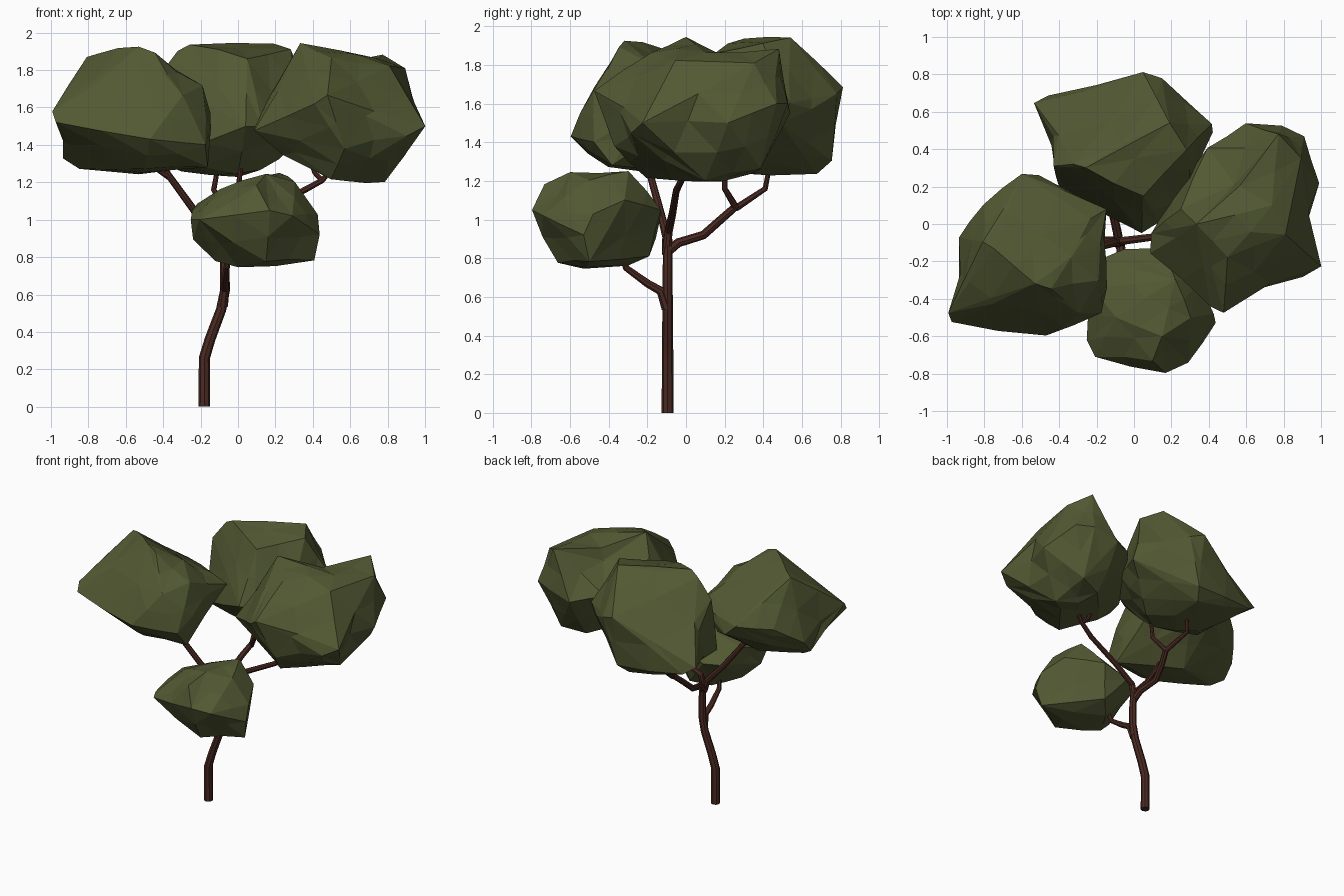
import bpy, bmesh, random
from mathutils import Vector

random.seed(4)
if "Cube" in bpy.data.objects:
    bpy.data.objects.remove(bpy.data.objects["Cube"], do_unlink=True)


def material(name, rgb):
    m = bpy.data.materials.new(name)
    m.use_nodes = True
    m.diffuse_color = (*rgb, 1)
    bsdf = m.node_tree.nodes["Principled BSDF"]
    bsdf.inputs["Base Color"].default_value = (*rgb, 1)
    bsdf.inputs["Roughness"].default_value = 0.9
    return m


leaf = material("leaf_green", (0.085, 0.1, 0.033))
bark = material("bark_brown", (0.07, 0.023, 0.016))


def add_object(name, mesh, mat):
    mesh.materials.clear()
    mesh.materials.append(mat)
    obj = bpy.data.objects.new(name, mesh)
    bpy.context.collection.objects.link(obj)
    return obj


def foliage(name, corners, dents=()):
    """Faceted clump: hull of its corners, split, roughened and dented."""
    bm = bmesh.new()
    for c in corners:
        bm.verts.new(c)
    hull = bmesh.ops.convex_hull(bm, input=bm.verts[:])
    loose = {g for g in hull["geom_interior"] + hull["geom_unused"]
             if isinstance(g, bmesh.types.BMVert)}
    bmesh.ops.delete(bm, geom=list(loose), context="VERTS")
    # Split long edges, bulging the new points a little
    old = set(bm.verts)
    long_edges = [e for e in bm.edges if e.calc_length() > 0.22]
    bmesh.ops.subdivide_edges(bm, edges=long_edges, cuts=1)
    bmesh.ops.triangulate(bm, faces=bm.faces[:])
    bm.normal_update()
    for v in bm.verts:
        if v not in old:
            v.co += v.normal * random.uniform(-0.008, 0.018)
    # Hollows between the lobes
    middle = sum((v.co for v in bm.verts), Vector()) / len(bm.verts)
    for spot, reach, depth in dents:
        for v in bm.verts:
            near = 1 - (v.co - Vector(spot)).length / reach
            if near > 0:
                v.co += (middle - v.co).normalized() * depth * near
    bmesh.ops.recalc_face_normals(bm, faces=bm.faces[:])
    mesh = bpy.data.meshes.new(name)
    bm.to_mesh(mesh)
    bm.free()
    add_object(name, mesh, leaf)


def limb(name, path, thick, thin):
    """Tapered eight-sided tube along a path."""
    curve = bpy.data.curves.new(name + "_path", "CURVE")
    curve.dimensions = "3D"
    curve.bevel_depth = 1
    curve.bevel_resolution = 2
    curve.use_fill_caps = True
    line = curve.splines.new("POLY")
    line.points.add(len(path) - 1)
    for i, (point, p) in enumerate(zip(line.points, path)):
        point.co = (*p, 1)
        point.radius = thick + (thin - thick) * i / (len(path) - 1)
    guide = bpy.data.objects.new(name + "_path", curve)
    bpy.context.collection.objects.link(guide)
    graph = bpy.context.evaluated_depsgraph_get()
    mesh = bpy.data.meshes.new_from_object(guide.evaluated_get(graph))
    bpy.data.objects.remove(guide, do_unlink=True)
    obj = add_object(name, mesh, bark)
    bpy.ops.object.select_all(action="DESELECT")
    obj.select_set(True)
    bpy.context.view_layer.objects.active = obj
    bpy.ops.object.shade_smooth_by_angle()


# Trunk and branches
limb("trunk", [(-.18, -.095, 0), (-.18, -.095, .26), (-.15, -.095, .36), (-.09, -.095, .52),
               (-.07, -.095, .62), (-.07, -.095, .78), (-.08, -.095, .9)], .031, .024)
limb("front_branch", [(-.08, -.1, .54), (-.07, -.13, .63), (-.07, -.2, .67),
                      (-.06, -.31, .75), (-.04, -.34, .84)], .028, .014)
limb("left_branch", [(-.08, -.1, .82), (-.11, -.1, .91), (-.22, -.13, 1.03),
                     (-.38, -.19, 1.25), (-.42, -.2, 1.34)], .025, .016)
limb("left_twig", [(-.37, -.18, 1.23), (-.43, -.2, 1.27), (-.5, -.2, 1.32)], .018, .012)
limb("back_branch", [(-.08, -.1, .83), (-.09, -.04, .88), (-.12, .09, .92),
                     (-.1, .18, 1), (-.07, .26, 1.07)], .025, .02)
limb("back_inner_twig", [(-.07, .26, 1.06), (0, .2, 1.16), (.02, .2, 1.32)], .018, .012)
limb("back_outer_twig", [(-.07, .26, 1.06), (-.13, .41, 1.16), (-.1, .44, 1.32)], .018, .012)
limb("right_branch", [(-.08, -.1, .84), (-.06, -.09, .94), (.1, -.07, 1.03),
                      (.34, -.05, 1.15), (.45, -.02, 1.21), (.52, 0, 1.3)], .024, .014)
limb("right_twig", [(.45, -.02, 1.21), (.41, 0, 1.25), (.37, .02, 1.36)], .015, .011)

# Leaf clumps
foliage("left_foliage", [
    (-1, -.48, 1.58), (-.98, -.53, 1.52), (-.6, -.55, 1.46), (-.47, -.6, 1.43),
    (-.17, -.48, 1.4), (-.15, -.2, 1.57), (-.16, .07, 1.57), (-.38, .15, 1.45),
    (-.51, .25, 1.5), (-.6, .27, 1.58), (-.8, .1, 1.55), (-.94, -.07, 1.42),
    (-.95, -.15, 1.32), (-.53, -.32, 1.93), (-.75, -.13, 1.89), (-.45, -.34, 1.88),
    (-.8, -.1, 1.86), (-.2, -.3, 1.71), (-.17, -.38, 1.29), (-.53, -.1, 1.24),
    (-.85, -.2, 1.27), (-.5, -.4, 1.28), (-.3, -.47, 1.66), (-.34, -.18, 1.79),
    (-.24, .02, 1.64)],
    [((-.97, -.3, 1.45), .25, .06)])
foliage("back_foliage", [
    (-.52, .64, 1.4), (-.45, .68, 1.35), (.05, .8, 1.68), (.05, .76, 1.3),
    (.15, .78, 1.65), (.4, .53, 1.6), (.41, .49, 1.5), (.3, .2, 1.55),
    (.12, .02, 1.5), (.04, -.04, 1.5), (-.2, .1, 1.42), (-.43, .31, 1.76),
    (-.42, .29, 1.5), (-.32, .32, 1.9), (-.26, .3, 1.94), (.19, .54, 1.94),
    (.27, .4, 1.9), (.05, .15, 1.86), (0, .2, 1.24), (0, .68, 1.23),
    (.22, .35, 1.32), (-.3, .35, 1.27), (-.4, .2, 1.33)],
    [((-.47, .45, 1.5), .2, .06), ((-.1, .7, 1.8), .25, .03)])
foliage("right_foliage", [
    (.09, -.05, 1.5), (.1, -.15, 1.48), (.42, -.43, 1.62), (.48, -.46, 1.66),
    (.57, -.37, 1.38), (.9, -.28, 1.45), (.99, -.22, 1.5), (.99, .22, 1.5),
    (.9, .46, 1.6), (.79, .52, 1.6), (.6, .53, 1.55), (.4, .4, 1.6),
    (.25, .08, 1.8), (.34, 0, 1.93), (.77, .47, 1.87), (.74, .1, 1.87),
    (.8, -.05, 1.81), (.88, .35, 1.8), (.78, .1, 1.21), (.7, .05, 1.19),
    (.5, -.2, 1.23), (.6, .33, 1.23), (.25, -.1, 1.36), (.77, .38, 1.27),
    (.5, -.18, 1.87)],
    [((1, .03, 1.5), .22, .07), ((.54, .27, 1.83), .25, .11),
     ((.75, -.35, 1.5), .2, .04)])
foliage("front_foliage", [
    (-.25, -.62, 1), (-.2, -.7, 1), (.17, -.8, 1.05), (.28, -.73, 1.02),
    (.44, -.53, .92), (.43, -.48, 1.03), (.35, -.32, 1.1), (.15, -.13, 1.05),
    (-.05, -.14, 1), (-.17, -.2, 1), (-.21, -.35, 1.08), (-.1, -.5, 1.17),
    (.15, -.6, 1.245), (.22, -.3, 1.245), (.3, -.5, 1.2), (.4, -.5, .79),
    (.15, -.66, .78), (0, -.53, .74), (0, -.3, .76), (.1, -.2, .82),
    (-.12, -.5, .78), (-.23, -.55, .9), (.1, -.72, 1.17)])
